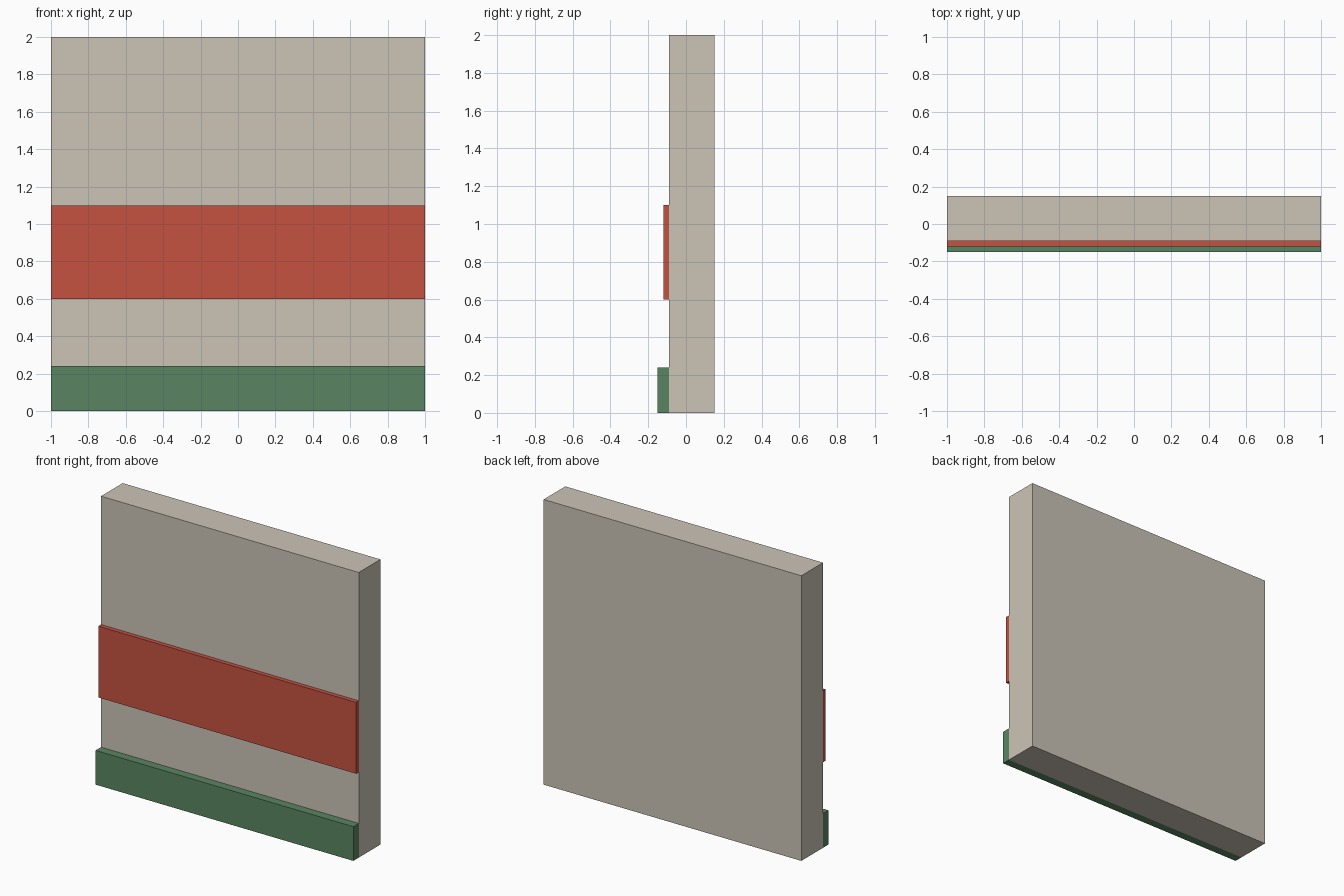
import bpy

if "Cube" in bpy.data.objects:
    bpy.data.objects.remove(bpy.data.objects["Cube"])


def material(name, rgb):
    mat = bpy.data.materials.new(name)
    mat.diffuse_color = (*rgb, 1.0)
    mat.use_nodes = True
    mat.node_tree.nodes["Principled BSDF"].inputs["Base Color"].default_value = mat.diffuse_color
    return mat


def box(name, y0, y1, z0, z1, mat):
    """Full-width box between the given depth and height limits."""
    bpy.ops.mesh.primitive_cube_add(size=1, location=(0, (y0 + y1) / 2, (z0 + z1) / 2))
    obj = bpy.context.object
    obj.name = name
    obj.scale = (2.0, y1 - y0, z1 - z0)
    bpy.ops.object.transform_apply(location=False, rotation=False, scale=True)
    obj.data.materials.append(mat)
    return obj


beige = material("beige plaster", (0.60, 0.55, 0.47))
red = material("brick red", (0.56, 0.085, 0.052))
green = material("muted green", (0.102, 0.235, 0.122))

WALL_FRONT = -0.09

# Main wall slab
box("wall_panel", WALL_FRONT, 0.15, 0.0, 2.0, beige)
# Raised band across the front
box("middle_band", -0.12, WALL_FRONT, 0.60, 1.10, red)
# Thicker skirting along the foot of the wall
box("base_skirting", -0.15, WALL_FRONT, 0.0, 0.24, green)
